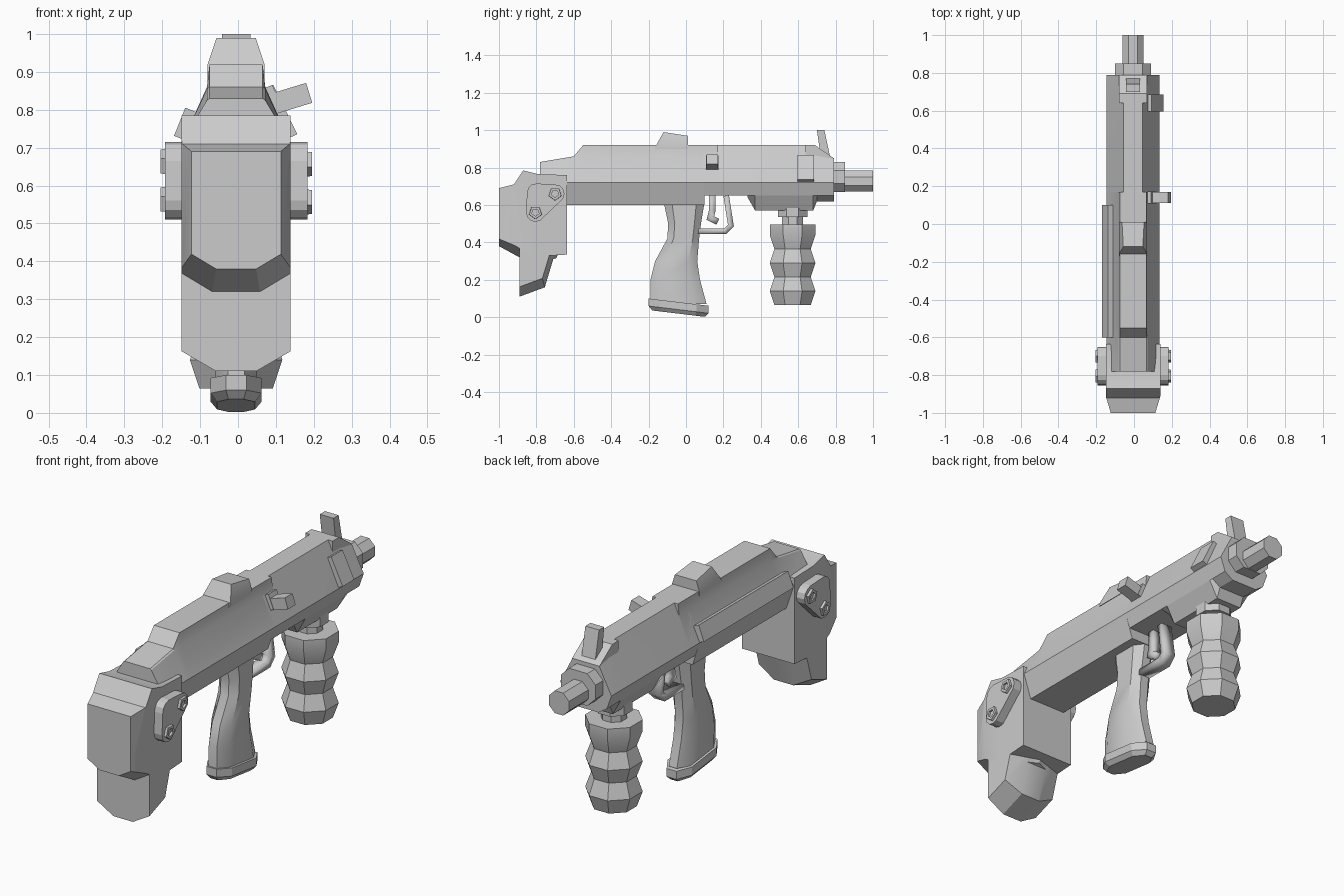
import bpy, bmesh, math
from mathutils import Matrix, Vector

default_cube = bpy.data.objects.get("Cube")
if default_cube:
    bpy.data.objects.remove(default_cube, do_unlink=True)

# Shared levels and widths
CENTRE = -0.005
BOTTOM, BELLY, WAIST, SHOULDER, TOP = 0.6, 0.65, 0.72, 0.86, 0.92
HALF_BODY, HALF_SIGHT, HALF_STOCK = 0.14, 0.075, 0.144

grey = bpy.data.materials.new("matte grey")
grey.use_nodes = True
grey.diffuse_color = (0.6, 0.6, 0.6, 1)
grey.node_tree.nodes["Principled BSDF"].inputs["Base Color"].default_value = grey.diffuse_color


def finish(name, bm, smooth_angle=20):
    bmesh.ops.recalc_face_normals(bm, faces=bm.faces)
    mesh = bpy.data.meshes.new(name)
    bm.to_mesh(mesh)
    bm.free()
    mesh.materials.append(grey)
    part = bpy.data.objects.new(name, mesh)
    bpy.context.collection.objects.link(part)
    bpy.ops.object.select_all(action='DESELECT')
    part.select_set(True)
    bpy.context.view_layer.objects.active = part
    bpy.ops.object.shade_smooth_by_angle(angle=math.radians(smooth_angle))
    return part


def skin(rings):
    """Join equal-length closed rings and cap both ends."""
    bm = bmesh.new()
    loops = [[bm.verts.new(point) for point in ring] for ring in rings]
    for near, far in zip(loops, loops[1:]):
        for i in range(len(near)):
            bm.faces.new((near[i - 1], near[i], far[i], far[i - 1]))
    bm.faces.new(loops[0])
    bm.faces.new(loops[-1])
    return bm


def slab(outline, half_width):
    """Side outline of (y, z) points given thickness across x."""
    return skin([[(CENTRE + x, y, z) for y, z in outline] for x in (-half_width, half_width)])


def chop(bm, point, normal):
    """Slice matching corners off the left and right of a part."""
    for side in (-1, 1):
        geometry = bm.verts[:] + bm.edges[:] + bm.faces[:]
        cut = bmesh.ops.bisect_plane(
            bm, geom=geometry, clear_outer=True,
            plane_co=(CENTRE + side * point[0], point[1], point[2]),
            plane_no=(side * normal[0], normal[1], normal[2]))
        edges = [item for item in cut["geom_cut"] if isinstance(item, bmesh.types.BMEdge)]
        bmesh.ops.holes_fill(bm, edges=edges)


def section(y, halves):
    """Symmetric ring from (half width, z) pairs, bottom to top."""
    right = [(CENTRE + half, y, z) for half, z in halves]
    left = [(CENTRE - half, y, z) for half, z in reversed(halves)]
    return right + left


def block(name, centre, size, tilt):
    """Box leaning about the long axis of the body."""
    bm = bmesh.new()
    placing = (Matrix.Translation(centre) @ Matrix.Rotation(math.radians(tilt), 4, 'Y')
               @ Matrix.Diagonal((*size, 1)))
    bmesh.ops.create_cube(bm, size=1, matrix=placing)
    return finish(name, bm)


def turned(name, centre, profile, axis, sides=8):
    """Faceted turning from (radius, distance along axis) pairs."""
    along = Vector(axis)
    across = along.yzx
    other = along.zxy
    angles = [math.tau * (i + 0.5) / sides for i in range(sides)]
    rings = [[Vector(centre) + along * distance
              + radius * (across * math.cos(a) + other * math.sin(a)) for a in angles]
             for radius, distance in profile]
    return finish(name, skin(rings))


def ribbon(name, path, half_width, thickness):
    """Bent strip following a (y, z) path."""
    bm = bmesh.new()
    rows = [[bm.verts.new((CENTRE + x, y, z)) for x in (-half_width, half_width)]
            for y, z in path]
    for start, end in zip(rows, rows[1:]):
        bm.faces.new((start[0], start[1], end[1], end[0]))
    part = finish(name, bm)
    solid = part.modifiers.new("thickness", 'SOLIDIFY')
    solid.thickness = thickness
    solid.offset = 0
    solid.use_even_offset = True
    return part


# Receiver: shouldered rear half, plain sloping front half
def rear_ring(y, top, bottom=BOTTOM):
    shoulder = min(SHOULDER, top - 0.005)
    return section(y, [(0.1, bottom), (HALF_BODY, WAIST), (0.077, shoulder), (0.07, top)])


def front_ring(y, top):
    ridge = 0.05 + (TOP - top) / 3
    return section(y, [(0.115, BELLY), (HALF_BODY, WAIST), (ridge, top)])


def belly_ring(y, low):
    return section(y, [(0.07, low), (0.115, BELLY)])


finish("rear_receiver", skin([rear_ring(-0.78, 0.83), rear_ring(-0.6, SHOULDER),
                              rear_ring(-0.55, TOP), rear_ring(0.1, TOP)]))
finish("receiver_shoulder", skin([rear_ring(y, TOP, bottom=0.7) for y in (0.09, 0.17)]))
finish("front_receiver", skin([front_ring(0.09, TOP), front_ring(0.69, TOP),
                               front_ring(0.79, 0.85)]))
finish("belly", skin([belly_ring(0.33, 0.64), belly_ring(0.37, 0.57), belly_ring(0.68, 0.57),
                      belly_ring(0.7, 0.62), belly_ring(0.79, 0.62)]))

# Sights
finish("front_sight_base", slab([(0.64, 0.8), (0.64, TOP), (0.69, TOP), (0.79, 0.85), (0.79, 0.8)],
                                HALF_SIGHT))
finish("front_sight", slab([(0.7, 1), (0.74, 1), (0.77, 0.86), (0.72, 0.86)], HALF_SIGHT / 2))
rear_sight = slab([(-0.17, 0.9), (-0.12, 0.99), (0.01, 0.97), (0.01, 0.9)], HALF_SIGHT)
chop(rear_sight, (HALF_SIGHT, 0, TOP), (3, 0, 1))
finish("rear_sight", rear_sight)

# Barrel and collar
turned("barrel", (CENTRE, 0, 0.728), [(0.06, 0.78), (0.06, 1)], axis=(0, 1, 0))
collar = slab([(0.78, 0.67), (0.85, 0.67), (0.85, 0.83), (0.78, 0.83)], 0.095)
for up in (-1, 1):
    chop(collar, (0.07, 0, 0.75 + up * 0.06), (1, 0, up))
finish("barrel_collar", collar)

# Side fittings lying on the slopes
block("side_plate", centre=(0.102, 0.64, 0.79), size=(0.05, 0.09, 0.145), tilt=-26)
block("bolt_collar", centre=(0.093, 0.14, 0.826), size=(0.026, 0.065, 0.075), tilt=-22)
block("bolt_handle", centre=(0.14, 0.14, 0.83), size=(0.1, 0.06, 0.055), tilt=-17)
block("side_rail", centre=(-0.133, -0.25, 0.76), size=(0.045, 0.7, 0.08), tilt=22)

# Stock: tapered butt above a hanging tongue, with chamfered undersides
butt = slab([(-1, 0.38), (-1, 0.69), (-0.92, 0.71), (-0.87, 0.785), (-0.79, 0.765),
             (-0.635, 0.76), (-0.635, 0.335), (-0.89, 0.32)], HALF_STOCK)
chop(butt, (0.118, -1, 0), (1, -0.3, 0))
chop(butt, (0.053, -1, 0.38), (0.6, -0.6, -1))
finish("stock_butt", butt)
tongue = slab([(-0.89, 0.5), (-0.89, 0.11), (-0.755, 0.16), (-0.71, 0.31),
               (-0.635, 0.335), (-0.635, 0.5)], HALF_STOCK)
chop(tongue, (0.053, -0.89, 0.11), (0.58, 0.37, -1))
chop(tongue, (0.053, -0.755, 0.16), (1, 3.3, -1))
finish("stock_tongue", tongue)

# Hinge brackets: rounded plates holding two five-sided bolts
UPPER_BOLT, LOWER_BOLT = (-0.7, 0.66), (-0.805, 0.56)
for side, label in ((1, "left"), (-1, "right")):
    plate = bmesh.new()
    for y, z in (UPPER_BOLT, LOWER_BOLT, (-0.8, 0.665)):
        spot = Matrix.Translation((CENTRE + side * 0.16, y, z))
        bmesh.ops.create_cone(plate, segments=12, radius1=0.05, radius2=0.05, depth=0.056,
                              matrix=spot @ Matrix.Rotation(math.pi / 2, 4, 'Y'))
    hull = bmesh.ops.convex_hull(plate, input=plate.verts)
    bmesh.ops.delete(plate, geom=[v for v in hull["geom_interior"] + hull["geom_unused"]
                                  if isinstance(v, bmesh.types.BMVert)], context='VERTS')
    finish(label + "_bracket", plate)
    for place, (y, z) in (("upper", UPPER_BOLT), ("lower", LOWER_BOLT)):
        turned(f"{label}_{place}_bolt", (CENTRE, y, z),
               [(0.037, 0.18), (0.035, 0.2), (0.02, 0.2), (0.02, 0.19)],
               axis=(side, 0, 0), sides=5)


# Pistol grip and its tilted base
def grip_ring(z, back, front, half=0.055, tilt=0):
    corner = (front - back) / 5
    quarter = [(half * 0.4, back), (half, back + corner), (half, front - corner),
               (half * 0.4, front)]
    return [(x, y, height - tilt * (y - back)) for x, y, height in section_flat(quarter, z)]


def section_flat(halves, z):
    return [(x, y, z) for x, _, y in section(0, halves)]


finish("pistol_grip", skin([
    grip_ring(0.07, -0.19, 0.11), grip_ring(0.2, -0.19, 0.075), grip_ring(0.3, -0.165, 0.06),
    grip_ring(0.42, -0.1, 0.07), grip_ring(0.5, -0.095, 0.08), grip_ring(0.62, -0.12, 0.1)]),
    smooth_angle=40)
finish("grip_base", skin([
    grip_ring(0.036, -0.18, 0.1, half=0.05, tilt=0.12),
    grip_ring(0.06, -0.2, 0.12, half=0.067, tilt=0.12),
    grip_ring(0.1, -0.2, 0.12, half=0.067, tilt=0.12)]))

# Trigger and guard
ribbon("trigger", [(0.14, BELLY), (0.14, 0.57), (0.13, 0.53), (0.17, 0.51)],
       half_width=0.02, thickness=0.035)
ribbon("trigger_guard", [(0.06, 0.46), (0.21, 0.46), (0.24, 0.49), (0.215, BELLY)],
       half_width=0.03, thickness=0.03)

# Foregrip: alternating ribs and waists
RIB, GROOVE, FORE = 0.132, 0.105, (CENTRE, 0.57, 0)
ribs = [(RIB if i % 2 else GROOVE, 0.065 + 0.075 * i) for i in range(6)]
turned("foregrip", FORE, ribs + [(RIB, 0.495)], axis=(0, 0, 1))
turned("foregrip_neck", FORE, [(0.06, 0.48), (0.06, 0.54)], axis=(0, 0, 1))
turned("foregrip_mount", FORE, [(0.085, 0.535), (0.085, 0.59)], axis=(0, 0, 1))
